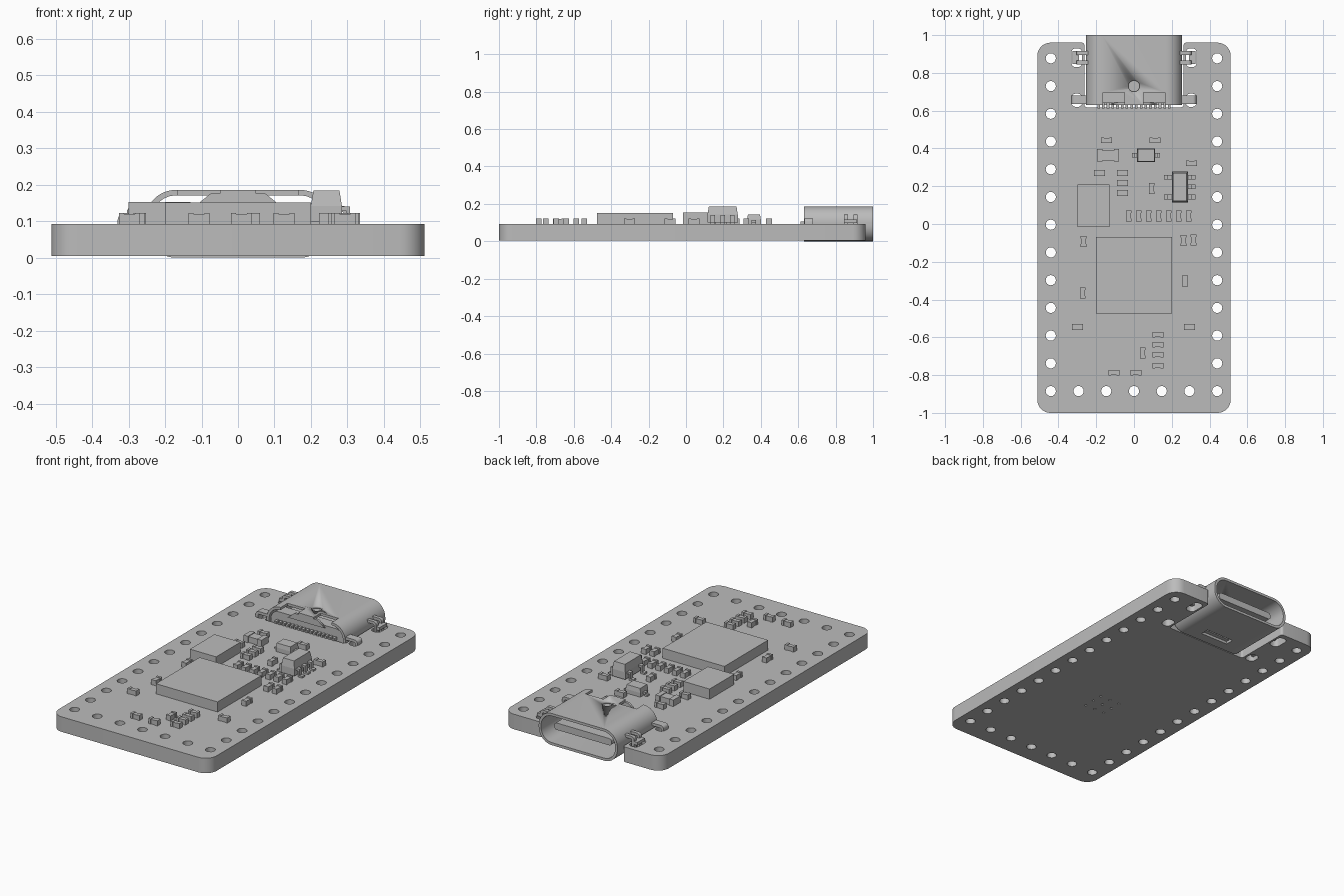
import bpy, bmesh, math
from mathutils import Matrix, Vector

if "Cube" in bpy.data.objects:
    bpy.data.objects.remove(bpy.data.objects["Cube"])

GREY = (0.5, 0.5, 0.5, 1)
grey = bpy.data.materials.new("plain grey")
grey.use_nodes = True
grey.diffuse_color = GREY
grey.node_tree.nodes["Principled BSDF"].inputs["Base Color"].default_value = GREY
UPRIGHT = Matrix.Rotation(math.pi / 2, 4, 'X')
TOP = 0.093   # upper face of the board
BASE = 0.005  # lower face of the board


def finish(name, bm, smooth=False):
    bmesh.ops.remove_doubles(bm, verts=bm.verts, dist=1e-5)
    bmesh.ops.recalc_face_normals(bm, faces=bm.faces)
    me = bpy.data.meshes.new(name)
    bm.to_mesh(me)
    bm.free()
    me.materials.clear()
    me.materials.append(grey)
    ob = bpy.data.objects.new(name, me)
    bpy.context.scene.collection.objects.link(ob)
    if smooth:
        me.shade_smooth()
        me.set_sharp_from_angle(angle=math.radians(35))
    return ob


def add_box(bm, x0, x1, y0, y1, z0, z1):
    m = Matrix.Translation(((x0 + x1) / 2, (y0 + y1) / 2, (z0 + z1) / 2))
    m = m @ Matrix.Diagonal((x1 - x0, y1 - y0, z1 - z0, 1))
    return bmesh.ops.create_cube(bm, size=1, matrix=m)["verts"]


def box(name, *limits):
    bm = bmesh.new()
    add_box(bm, *limits)
    return finish(name, bm)


def rounded(corners, steps=8):
    """Closed outline from (x, y, radius) corners."""
    out = []
    for i, (x, y, r) in enumerate(corners):
        p = Vector((x, y))
        if r == 0:
            out.append(p)
            continue
        a = p + (Vector(corners[i - 1][:2]) - p).normalized() * r
        b = p + (Vector(corners[(i + 1) % len(corners)][:2]) - p).normalized() * r
        c = a + b - p
        for k in range(steps + 1):
            t = k / steps * math.pi / 2
            out.append(c + (a - c) * math.cos(t) + (b - c) * math.sin(t))
    return out


def rect(x0, x1, y0, y1, r=0, steps=8):
    return rounded([(x0, y0, r), (x1, y0, r), (x1, y1, r), (x0, y1, r)], steps)


def circle(x, y, r, n=16):
    return [(x + r * math.cos(k * math.tau / n), y + r * math.sin(k * math.tau / n))
            for k in range(n)]


def slab(name, loops, depth, matrix, smooth=True):
    """Filled outline with holes, extruded to a solid."""
    cu = bpy.data.curves.new(name, 'CURVE')
    cu.dimensions = '2D'
    cu.fill_mode = 'BOTH'
    cu.extrude = depth / 2
    for loop in loops:
        sp = cu.splines.new('POLY')
        sp.points.add(len(loop) - 1)
        for pt, co in zip(sp.points, loop):
            pt.co = (co[0], co[1], 0, 1)
        sp.use_cyclic_u = True
    tmp = bpy.data.objects.new(name + " curve", cu)
    bpy.context.scene.collection.objects.link(tmp)
    bpy.context.view_layer.update()
    me = bpy.data.meshes.new_from_object(tmp.evaluated_get(bpy.context.evaluated_depsgraph_get()))
    bm = bmesh.new()
    bm.from_mesh(me)
    bm.transform(matrix)
    bpy.data.objects.remove(tmp)
    bpy.data.meshes.remove(me)
    return finish(name, bm, smooth)


def upright(y):
    return Matrix.Translation((0, y, 0)) @ UPRIGHT


# Board with connector notch, edge holes, leg slots and small vias
W, N = 0.512, 0.262
outline = rounded([(-W, -1, .07), (W, -1, .07), (W, .96, .07), (N, .96, .015),
                   (N, .618, .012), (-N, .618, .012), (-N, .96, .015), (-W, .96, .07)])
loops = [outline]
pitch = 0.1468
for row in range(13):
    for s in (-1, 1):
        loops.append(circle(s * 3 * pitch, .877 - row * pitch, .027))
for col in range(-2, 3):
    loops.append(circle(col * pitch, .877 - 12 * pitch, .027))
for s in (-1, 1):
    for y0, y1 in ((.62, .69), (.83, .93)):
        xs = sorted((s * .274, s * .332))
        loops.append(rect(*xs, y0, y1, .024))
for i in (-1, 0, 1):
    for j in (-1, 0, 1):
        loops.append(circle(i * .065, -.273 + j * .065, .007, 8))
slab("circuit_board", loops, TOP - BASE, Matrix.Translation((0, 0, (TOP + BASE) / 2)))

# Large flat chips
box("main_chip", -.2, .2, -.475, -.07, TOP, .152)
box("memory_chip", -.3, -.13, -.017, .21, TOP, .153)


# Small two-terminal parts: end caps with a narrower body between
def two_terminal(name, x, y, turned=False, length=.058, width=.03, height=.03):
    bm = bmesh.new()
    l, w, cap = length / 2, width / 2, length * .24
    add_box(bm, -l, -l + cap, -w, w, 0, height)
    add_box(bm, l - cap, l, -w, w, 0, height)
    add_box(bm, -l + cap, l - cap, -w * .82, w * .82, 0, height * .9)
    bm.transform(Matrix.Translation((x, y, TOP))
                 @ Matrix.Rotation(math.pi / 2 if turned else 0, 4, 'Z'))
    finish(name, bm)


flat_parts = [(-.145, .444), (.112, .444), (.305, .322), (-.182, .27), (-.06, .27),
              (-.06, .217), (-.06, .164), (-.298, -.545), (.293, -.545),
              (.126, -.587), (.126, -.64), (.126, -.693), (.126, -.75),
              (-.107, -.788), (.01, -.788)]
turned_parts = [(.094, .188), (-.267, -.092), (.262, -.087), (.315, -.085),
                (-.272, -.365), (.27, -.302), (.046, -.682)]
turned_parts += [(-.028 + .053 * i, .043) for i in range(7)]
for x, y in flat_parts:
    two_terminal("small_resistor", x, y)
for x, y in turned_parts:
    two_terminal("small_capacitor", x, y, True)
two_terminal("large_capacitor", -.137, .363, length=.116, width=.066, height=.038)


# Packages with tapered body and bent leads
def package(name, x0, x1, y0, y1, z0, z1, taper):
    bm = bmesh.new()
    mid = z0 + (z1 - z0) * .5
    add_box(bm, x0, x1, y0, y1, z0, mid)
    for v in add_box(bm, x0, x1, y0, y1, mid, z1):
        if v.co.z > mid + .001:
            v.co.x += taper if v.co.x < (x0 + x1) / 2 else -taper
            v.co.y += taper if v.co.y < (y0 + y1) / 2 else -taper
    finish(name, bm)


def lead(name, x, y, side, reach, top, width):
    bm = bmesh.new()
    for a, b, z0, z1 in ((-.005, reach * .55, top - .012, top),
                         (reach * .3, reach * .55, TOP, top),
                         (reach * .3, reach, TOP, TOP + .01)):
        xs = sorted((x + side * a, x + side * b))
        add_box(bm, *xs, y - width / 2, y + width / 2, z0, z1)
    finish(name, bm)


package("regulator_body", .2, .285, .115, .277, .1, .185, .007)
for y in (.248, .196, .143):
    lead("regulator_lead", .285, y, 1, .04, .14, .024)
    if y != .196:
        lead("regulator_lead", .2, y, -1, .04, .14, .024)
package("diode_body", .016, .112, .327, .4, TOP, .142, .004)
lead("diode_lead", .016, .363, -1, .026, .115, .024)
lead("diode_lead", .112, .363, 1, .026, .115, .024)

# Connector shell: hollow rounded tube with cut openings
X, T, H = 0.255, 0.015, 0.186
shell = slab("connector_shell",
             [rect(-X, X, 0, H, .085, 12), rect(-X + T, X - T, T, H - T, .071, 12)],
             .37, upright(.815))
cutters = [box("tab_cutter", *sorted((s * .05, s * .165)), .6, .695, .15, .25)
           for s in (-1, 1)]
cutters.append(slab("dimple_cutter", [circle(0, .73, .03)], .05,
                    Matrix.Translation((0, 0, .18))))
cutters.append(box("floor_cutter", -.09, .09, .69, .74, -.02, .03))
for c in cutters:
    mod = shell.modifiers.new(c.name, 'BOOLEAN')
    mod.operation = 'DIFFERENCE'
    mod.object = c
bpy.context.view_layer.update()
cut = bpy.data.meshes.new_from_object(
    shell.evaluated_get(bpy.context.evaluated_depsgraph_get()))
shell.modifiers.clear()
shell.data = cut
for c in cutters:
    bpy.data.objects.remove(c)

# Connector insides: rear housing, contact tongue, rear flap and dimple floor
slab("rear_housing", [rect(-.235, .235, .018, .152, .05)], .07, upright(.675))
slab("contact_tongue", [rect(-.185, .185, .073, .113, .015, 4)], .25, upright(.83))
slab("tongue_root", [rect(-.2, .2, .06, .126, .02, 4)], .08, upright(.74))
slab("rear_flap", [[(-.12, .14), (.12, .14), (.075, .176), (-.075, .176)]],
     .014, upright(.637), False)
slab("dimple_floor", [circle(0, .73, .032)], .008, Matrix.Translation((0, 0, .168)))

# Connector contact pins
for i in range(16):
    x = -.1875 + i * .025
    box("contact_pin", x - .007, x + .007, .612, .65, .088, .106)


# Bent mounting legs reaching into the board slots
def leg(name, side, y, width, top, far):
    t = .016
    pts = rounded([(.24, top - t, 0), (far - t, top - t, .004), (far - t, .03, 0),
                   (far, .03, 0), (far, top, .018), (.24, top, 0)], 5)
    slab(name, [[(side * p[0], p[1]) for p in pts]], width, upright(y))


for s in (-1, 1):
    leg("front_leg", s, .657, .045, .122, .33)
    for y in (.855, .906):
        leg("back_leg", s, y, .02, .142, .305)
    xs = sorted((s * .291, s * .325))
    box("back_leg_foot", *xs, .846, .915, .098, .116)
